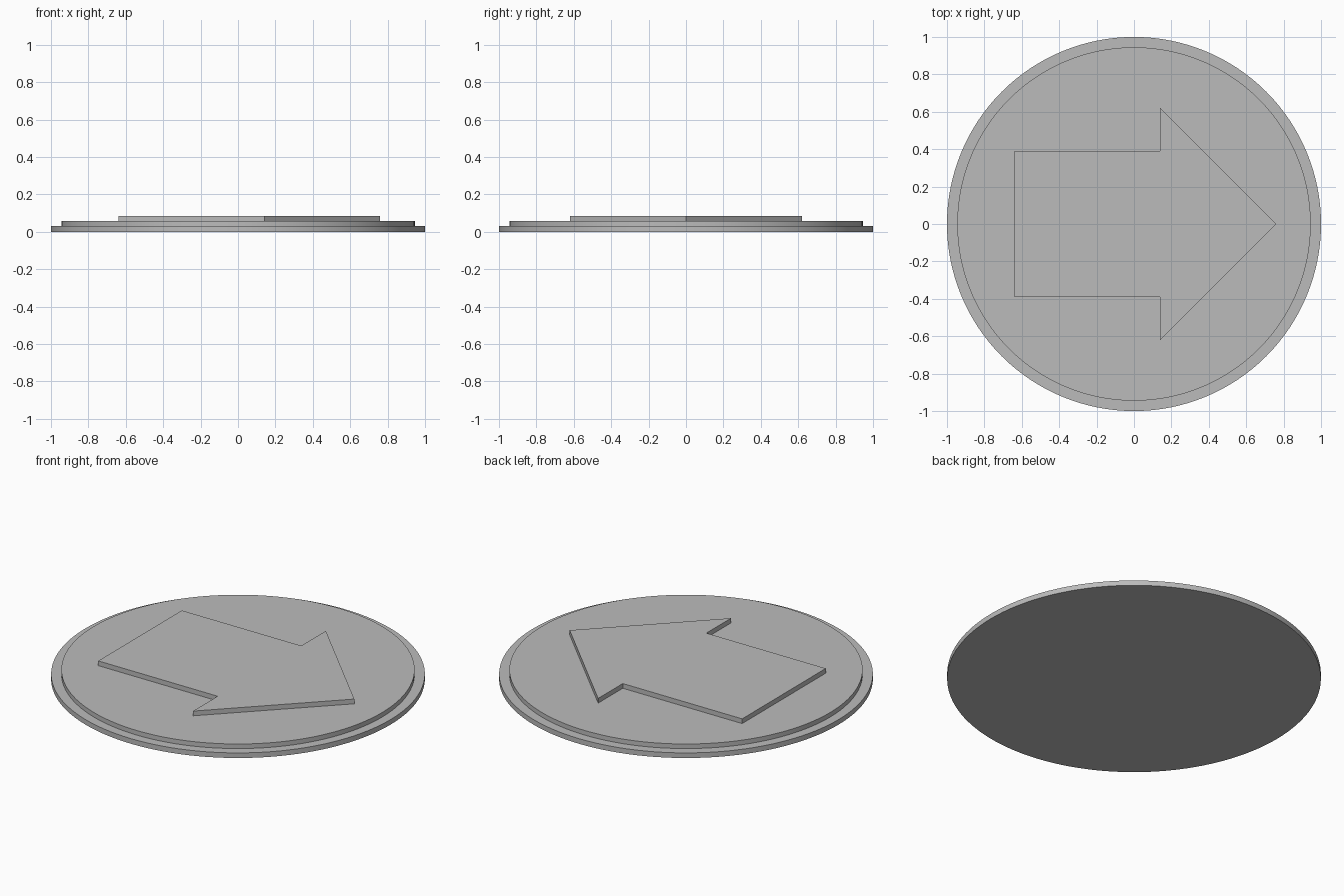
import bpy
import bmesh
import math

cube = bpy.data.objects.get("Cube")
if cube:
    bpy.data.objects.remove(cube, do_unlink=True)

grey = bpy.data.materials.new("plain grey")
grey.use_nodes = True
colour = (0.5, 0.5, 0.5, 1)
grey.diffuse_color = colour
grey.node_tree.nodes["Principled BSDF"].inputs["Base Color"].default_value = colour


def plate(name, outline, bottom, top):
    """Extrude a flat outline upwards into a solid plate."""
    bm = bmesh.new()
    face = bm.faces.new([bm.verts.new((x, y, bottom)) for x, y in outline])
    raised = bmesh.ops.extrude_face_region(bm, geom=[face], use_keep_orig=True)["geom"]
    verts = [v for v in raised if isinstance(v, bmesh.types.BMVert)]
    bmesh.ops.translate(bm, verts=verts, vec=(0, 0, top - bottom))
    bmesh.ops.recalc_face_normals(bm, faces=bm.faces)
    mesh = bpy.data.meshes.new(name)
    bm.to_mesh(mesh)
    bm.free()
    mesh.materials.append(grey)
    obj = bpy.data.objects.new(name, mesh)
    bpy.context.collection.objects.link(obj)
    return obj


def circle(radius, sides=128):
    return [(radius * math.cos(math.tau * i / sides),
             radius * math.sin(math.tau * i / sides)) for i in range(sides)]


# Stepped round base
base = plate("base_disc", circle(1.0), 0, 0.03)
step = plate("upper_disc", circle(0.945), 0.03, 0.057)

# Raised arrow pointing to +x, mirrored about its long axis
half = [(0.14, 0.62), (0.14, 0.39), (-0.64, 0.39)]
arrow = [(0.76, 0)] + half + [(x, -y) for x, y in reversed(half)]
plate("raised_arrow", arrow, 0.057, 0.085)

# Smooth rims with crisp edges
bpy.ops.object.select_all(action="DESELECT")
for disc in (base, step):
    disc.select_set(True)
bpy.context.view_layer.objects.active = base
bpy.ops.object.shade_smooth_by_angle(angle=math.radians(30))
